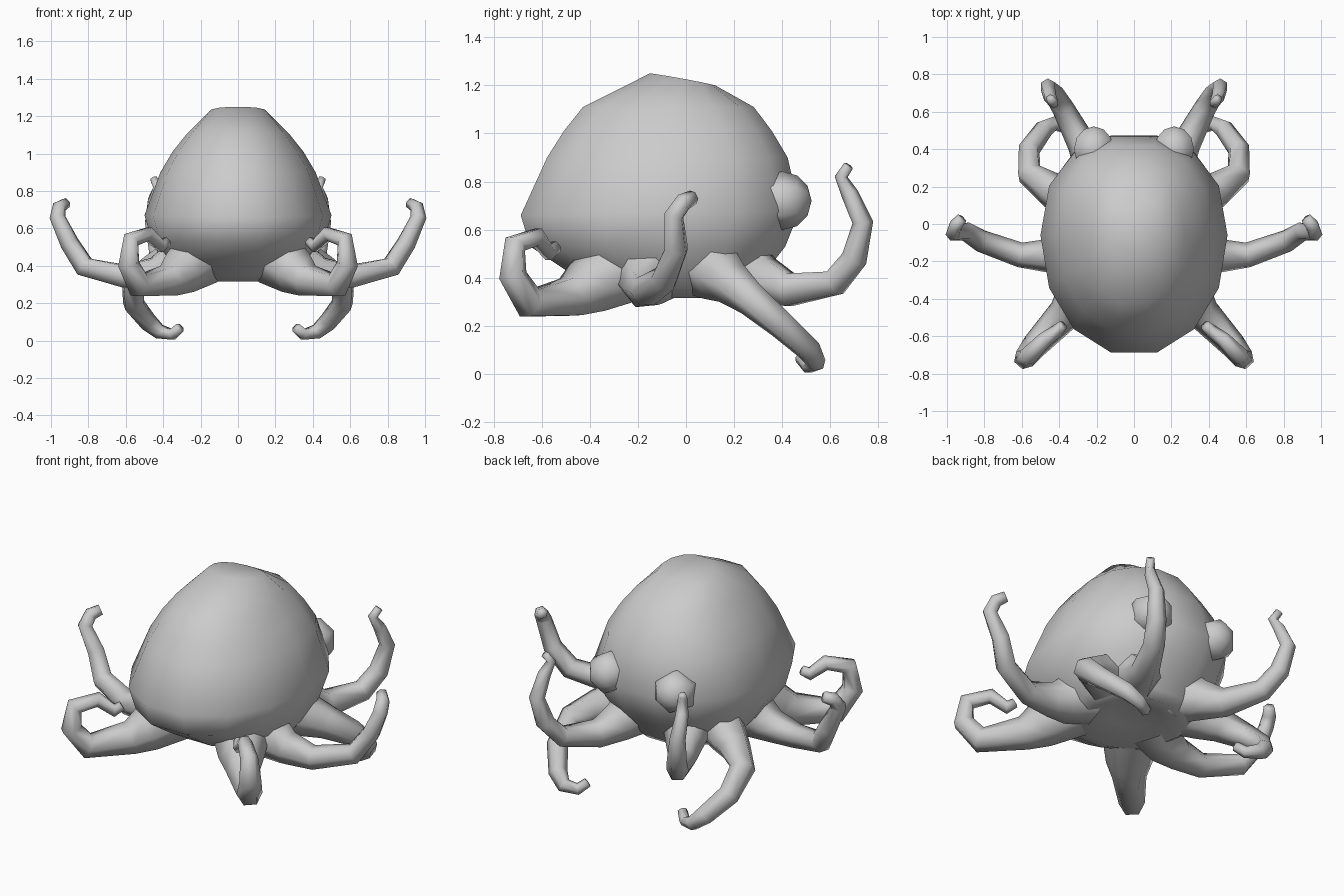
import bpy, bmesh, math
from mathutils import Vector, Matrix


def finish(name, bm, mirror=False):
    bmesh.ops.recalc_face_normals(bm, faces=bm.faces)
    me = bpy.data.meshes.new(name)
    bm.to_mesh(me)
    bm.free()
    for p in me.polygons:
        p.use_smooth = True
    ob = bpy.data.objects.new(name, me)
    bpy.context.collection.objects.link(ob)
    if mirror:
        mod = ob.modifiers.new("mirror", 'MIRROR')
        mod.use_mirror_merge = False
    return ob


def loft(bm, rings, cap_start=True):
    loops = [[bm.verts.new(p) for p in ring] for ring in rings]
    n = len(loops[0])
    for a, b in zip(loops, loops[1:]):
        for i in range(n):
            j = (i + 1) % n
            bm.faces.new((a[i], a[j], b[j], b[i]))
    if cap_start:
        bm.faces.new(loops[0])
    bm.faces.new(loops[-1])


# Body: tilted, slightly squared rings (front y, front z, back y, back z, half width)
def body_ring(yf, zf, yb, zb, rx, n=14):
    k = math.cos(math.pi / n) ** 0.93
    pts = []
    for i in range(n):
        a = 2 * math.pi * i / n
        c, s = [math.copysign(abs(v) ** 0.93, v) for v in (math.cos(a), math.sin(a))]
        t = (1 + s / k) / 2
        shift = 0.1 * rx * c * c
        pts.append((rx * c, yf + (yb - yf) * t + shift, zf + (zb - zf) * t))
    return pts


profile = [
    (-0.13, 0.36, 0.12, 0.36, 0.13),
    (-0.29, 0.315, 0.25, 0.315, 0.28),
    (-0.37, 0.35, 0.29, 0.36, 0.34),
    (-0.50, 0.43, 0.34, 0.44, 0.41),
    (-0.65, 0.53, 0.41, 0.53, 0.46),
    (-0.69, 0.66, 0.47, 0.68, 0.50),
    (-0.58, 0.90, 0.42, 0.90, 0.415),
    (-0.51, 1.01, 0.355, 1.01, 0.35),
    (-0.43, 1.11, 0.28, 1.11, 0.27),
    (-0.15, 1.25, 0.12, 1.20, 0.155),
]
bm = bmesh.new()
loft(bm, [body_ring(*r) for r in profile])
finish("body", bm)

# Eyes
bm = bmesh.new()
bmesh.ops.create_uvsphere(bm, u_segments=6, v_segments=6, radius=0.122,
                          matrix=Matrix.Translation((0.215, 0.40, 0.72))
                          @ Matrix.Rotation(math.pi / 2, 4, 'X'))
finish("eyes", bm, True)


# Tentacles: tapered six-sided tubes along a path (x, y, z, radius)
def tentacle(name, path, n=6):
    pts = [Vector(p[:3]) for p in path]
    bm = bmesh.new()
    rings, side = [], None
    for i, p in enumerate(pts):
        t = Vector()
        if i > 0:
            t += (p - pts[i - 1]).normalized()
        if i < len(pts) - 1:
            t += (pts[i + 1] - p).normalized()
        t.normalize()
        ref = side if side else Vector((0, 0, 1)).cross(t)
        side = (ref - t * ref.dot(t)).normalized()
        up = t.cross(side)
        r = path[i][3] * 1.08
        rings.append([p + r * (math.cos(2 * math.pi * k / n) * side
                               + math.sin(2 * math.pi * k / n) * up) for k in range(n)])
    loft(bm, rings, cap_start=False)
    finish(name, bm, True)


tentacle("front_tentacles", [
    (0.21, -0.27, 0.44, .15), (0.31, -0.41, 0.36, .115), (0.37, -0.48, 0.32, .085),
    (0.53, -0.65, 0.295, .065),
    (0.585, -0.72, 0.41, .055), (0.57, -0.71, 0.54, .045), (0.48, -0.62, 0.57, .038),
    (0.41, -0.57, 0.505, .033), (0.38, -0.54, 0.53, .025)])
tentacle("side_tentacles", [
    (0.24, -0.13, 0.45, .15), (0.36, -0.17, 0.39, .115), (0.45, -0.17, 0.36, .085),
    (0.61, -0.165, 0.345, .062),
    (0.82, -0.09, 0.395, .055), (0.90, -0.04, 0.52, .048), (0.965, -0.05, 0.66, .04),
    (0.955, -0.01, 0.715, .035), (0.92, 0.03, 0.735, .028)])
tentacle("lower_back_tentacles", [
    (0.25, 0.08, 0.46, .14), (0.36, 0.14, 0.41, .11), (0.45, 0.19, 0.375, .085),
    (0.56, 0.27, 0.31, .065),
    (0.56, 0.40, 0.20, .055), (0.48, 0.51, 0.10, .048), (0.42, 0.54, 0.048, .038),
    (0.35, 0.51, 0.033, .03), (0.31, 0.475, 0.07, .025)])
tentacle("raised_back_tentacles", [
    (0.17, 0.21, 0.45, .14), (0.22, 0.32, 0.39, .10), (0.28, 0.43, 0.35, .072),
    (0.38, 0.62, 0.38, .055),
    (0.43, 0.70, 0.48, .05), (0.46, 0.735, 0.63, .04), (0.45, 0.68, 0.75, .033),
    (0.43, 0.645, 0.82, .025), (0.45, 0.675, 0.865, .02)])
